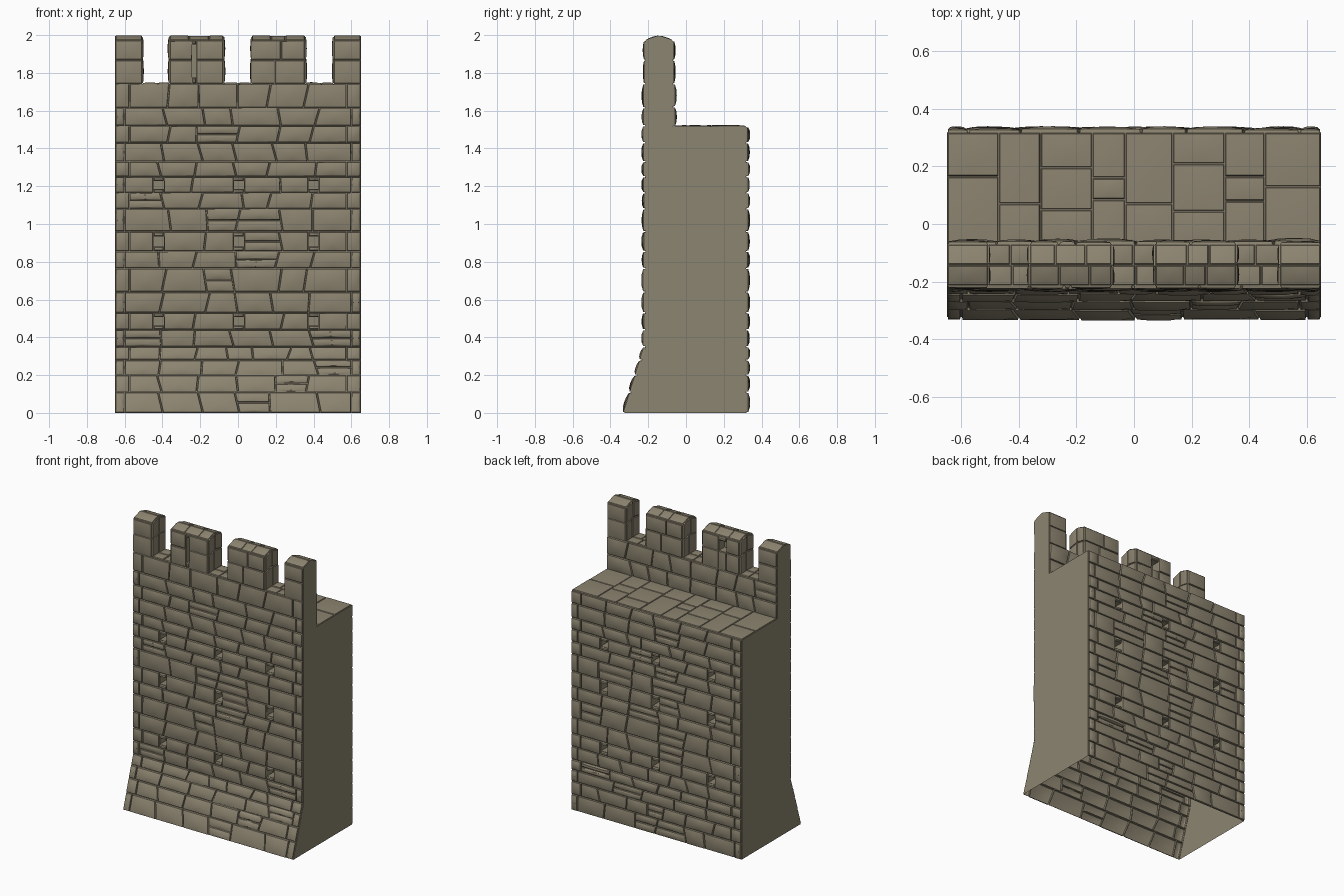
import bpy, bmesh, math, random
from mathutils import Vector

if "Cube" in bpy.data.objects:
    bpy.data.objects.remove(bpy.data.objects["Cube"])

random.seed(7)

STONE = bpy.data.materials.new("warm grey stone")
STONE.diffuse_color = (0.265, 0.232, 0.164, 1)
STONE.use_nodes = True
STONE.node_tree.nodes["Principled BSDF"].inputs["Base Color"].default_value = STONE.diffuse_color

# main dimensions
W, FRONT, BACK, INNER = 0.65, -0.215, 0.318, -0.07
WALK, SILL, EAVE, RIDGE = 1.515, 1.742, 1.97, 1.994
FOOT, FOOT_TOP = 0.109, 0.34
MID = (FRONT + INNER) / 2


def finish(bm, name):
    me = bpy.data.meshes.new(name)
    bm.to_mesh(me)
    bm.free()
    me.materials.append(STONE)
    ob = bpy.data.objects.new(name, me)
    bpy.context.collection.objects.link(ob)
    bpy.ops.object.select_all(action='DESELECT')
    ob.select_set(True)
    bpy.context.view_layer.objects.active = ob
    bpy.ops.object.shade_smooth_by_angle(angle=math.radians(30))
    return ob


def stone(bm, P, q, h):
    """One bulging stone with a recessed joint around it; q = corner (u, v) pairs, anticlockwise."""
    (a, b, c, d) = [Vector(p) for p in q]
    k = random.uniform(0.75, 1.1) * h

    def steps(length):
        f = [0, 0.0025 / length, 0.0045 / length, 0.25, 0.5]
        return f + [1 - x for x in reversed(f[:-1])]
    su = steps(max((b - a).length, 0.026))
    sv = steps(max((d - a).length, 0.026))
    hs = [0, 0, 0.011, 0.018, 0.020]
    ring = lambda i: min(i, 8 - i)
    grid = []
    for j, t in enumerate(sv):
        row = []
        for i, s in enumerate(su):
            p = a.lerp(b, s).lerp(d.lerp(c, s), t)
            row.append(bm.verts.new(P(p.x, p.y, k * hs[min(ring(i), ring(j))])))
        grid.append(row)
    m = (a + c) / 2
    out = Vector(P(m.x, m.y, 1)) - Vector(P(m.x, m.y, 0))
    n = (grid[0][8].co - grid[0][0].co).cross(grid[8][0].co - grid[0][0].co)
    for j in range(8):
        for i in range(8):
            vs = [grid[j][i], grid[j][i + 1], grid[j + 1][i + 1], grid[j + 1][i]]
            bm.faces.new(vs if n.dot(out) > 0 else vs[::-1])


def course(bm, P, u0, u1, v0, v1, width, slant=0.0, h=1.0, split=0.0):
    """A row of stones with uneven, slanted joints."""
    n = max(1, round((u1 - u0) / width))
    w = (u1 - u0) / n
    joints = [(u0, u0)]
    for i in range(1, n):
        u = u0 + w * (i + random.uniform(-0.2, 0.2))
        s = random.uniform(-slant, slant)
        joints.append((u - s, u + s))
    joints.append((u1, u1))
    for (a, d), (b, c) in zip(joints, joints[1:]):
        if random.random() < split and b - a > 0.1:
            m = (v0 + v1) / 2
            ad, bc = (a + d) / 2, (b + c) / 2
            stone(bm, P, [(a, v0), (b, v0), (bc, m), (ad, m)], h * 0.8)
            stone(bm, P, [(ad, m), (bc, m), (c, v1), (d, v1)], h * 0.8)
        else:
            stone(bm, P, [(a, v0), (b, v0), (c, v1), (d, v1)], h)


def recess(bm, P, a, b, lo, hi, depth):
    """Square blind hole sunk straight into a face."""
    near = [P(a, lo, 0), P(b, lo, 0), P(b, hi, 0), P(a, hi, 0)]
    inward = -1 if P(0, 1, 1)[1] > 0 else 1
    A = [bm.verts.new(p) for p in near]
    B = [bm.verts.new((x, y + inward * depth, z)) for x, y, z in near]
    quads = [(A[i], A[(i + 1) % 4], B[(i + 1) % 4], B[i]) for i in range(4)] + [tuple(B)]
    for q in quads:
        bm.faces.new(q if inward > 0 else q[::-1])


def foot(z):
    return FOOT * max(0, (FOOT_TOP - z) / FOOT_TOP)


def front(u, v, d):
    return (u, FRONT - foot(v) - d, v)


def back(u, v, d):
    return (u, BACK + d, v)


def inner(u, v, d):
    return (u, INNER + d, v)


ROWS = [0, 0.11, 0.2, 0.28, 0.35, 0.44, 0.53, 0.64, 0.765, 0.855, 0.96, 1.08,
        1.165, 1.25, 1.33, 1.43, 1.52, 1.615, SILL]
HOLE_ROWS = (5, 9, 12)


def face_wall(name, P, rows):
    """Coursed wall face with narrow end stones and three rows of square beam holes."""
    bm = bmesh.new()
    for r, (v0, v1) in enumerate(zip(rows, rows[1:])):
        e = W - (0.075 if r % 2 else 0.05)
        course(bm, P, -W, -e, v0, v1, 0.1)
        course(bm, P, e, W, v0, v1, 0.1)
        cuts = [-e]
        if r in HOLE_ROWS:
            for x in (-0.42, 0.005, 0.4):
                a, b = x - 0.027, x + 0.027
                lo, hi = v0 + 0.25 * (v1 - v0), v0 + 0.75 * (v1 - v0)
                course(bm, P, a, b, v0, lo, 1, h=0.7)
                course(bm, P, a, b, hi, v1, 1, h=0.7)
                recess(bm, P, a, b, lo, hi, 0.08)
                cuts += [a, b]
        cuts.append(e)
        for a, b in zip(cuts[::2], cuts[1::2]):
            course(bm, P, a, b, v0, v1, random.uniform(0.16, 0.22), 0.015, 1, 0.14)
    finish(bm, name)


face_wall("front_wall", front, ROWS)
face_wall("back_wall", back, ROWS[:16] + [WALK])

# paved walkway, laid in strips running front to back
bm = bmesh.new()
strips = [-W, -0.47, -0.325, -0.145, -0.03, 0.135, 0.315, 0.455, W]
splits = [[0.165], [0.07], [0.05, 0.195], [0.085, 0.16], [0.07], [0.045, 0.21], [0.08, 0.165], [0.13]]
for x0, x1, cut in zip(strips, strips[1:], splits):
    ys = [INNER] + cut + [BACK]
    for y0, y1 in zip(ys, ys[1:]):
        stone(bm, lambda u, v, d: (u, v, WALK + d), [(x0, y0), (x1, y0), (x1, y1), (x0, y1)], 0.4)
finish(bm, "walkway")

# inner face of the parapet
bm = bmesh.new()
for v0, v1 in ((WALK, 1.62), (1.62, SILL)):
    course(bm, inner, -W, W, v0, v1, 0.17, 0.015, 1, 0.1)
finish(bm, "parapet_back")

# merlons
MERLONS = [(-W, -0.507), (-0.362, -0.077), (0.073, 0.355), (0.507, W)]
MROWS = (SILL, 1.868, EAVE)
SLITS = ((front, (-0.243, -0.221, 1.775, 1.95)), (inner, (-0.262, -0.203, 1.868, 1.94)))


def end_face(x, s):
    def P(u, v, d):
        gable = (RIDGE - EAVE) * (1 - abs(u - MID) / (INNER - MID))
        return (x + s * d * 0.5, u, v + gable * (v - SILL) / (EAVE - SILL))
    return P


def roof(side):
    # v runs down the slope from the ridge, in true y units
    def P(u, v, d):
        return (u, MID + side * v, RIDGE - v * (RIDGE - EAVE) / (INNER - MID) + d * 0.4)
    return P


for i, (x0, x1) in enumerate(MERLONS):
    bm = bmesh.new()
    for P, (a, b, lo, hi) in SLITS:
        slit = i == 1
        # the second merlon has a narrow arrow slit outside and a small niche inside
        for u0, u1 in ((x0, a), (b, x1)) if slit else ((x0, x1),):
            for v0, v1 in zip(MROWS, MROWS[1:]):
                course(bm, P, u0, u1, v0, v1, 0.14, 0, 0.7)
        if slit:
            course(bm, P, a, b, SILL, lo, 1, 0, 0.5)
            course(bm, P, a, b, hi, EAVE, 1, 0, 0.5)
            recess(bm, P, a, b, lo, hi, 0.06)
    for x, s in ((x0, -1), (x1, 1)):
        if abs(x) < W:
            for v0, v1 in zip(MROWS, MROWS[1:]):
                course(bm, end_face(x, s), FRONT, INNER, v0, v1, 0.09)
    for side in (-1, 1):
        course(bm, roof(side), x0, x1, 0, INNER - MID, 0.1)
    finish(bm, f"merlon_{i + 1}")

# sills between the merlons
bm = bmesh.new()
for (_, x0), (x1, _) in zip(MERLONS, MERLONS[1:]):
    for y0, y1 in ((FRONT, MID), (MID, INNER)):
        course(bm, lambda u, v, d: (u, v, SILL + d * 0.4), x0, x1, y0, y1, 0.07)
finish(bm, "crenel_sills")

# flat cut ends of the wall; the underside stays open
profile = [(FRONT - FOOT, 0), (BACK, 0), (BACK, WALK), (INNER, WALK), (INNER, EAVE),
           (MID, RIDGE), (FRONT, EAVE), (FRONT, FOOT_TOP)]
for x, name in ((-W, "left_end"), (W, "right_end")):
    bm = bmesh.new()
    vs = [bm.verts.new((x, y, z)) for y, z in profile]
    bm.faces.new(vs if x > 0 else vs[::-1])
    finish(bm, name)
